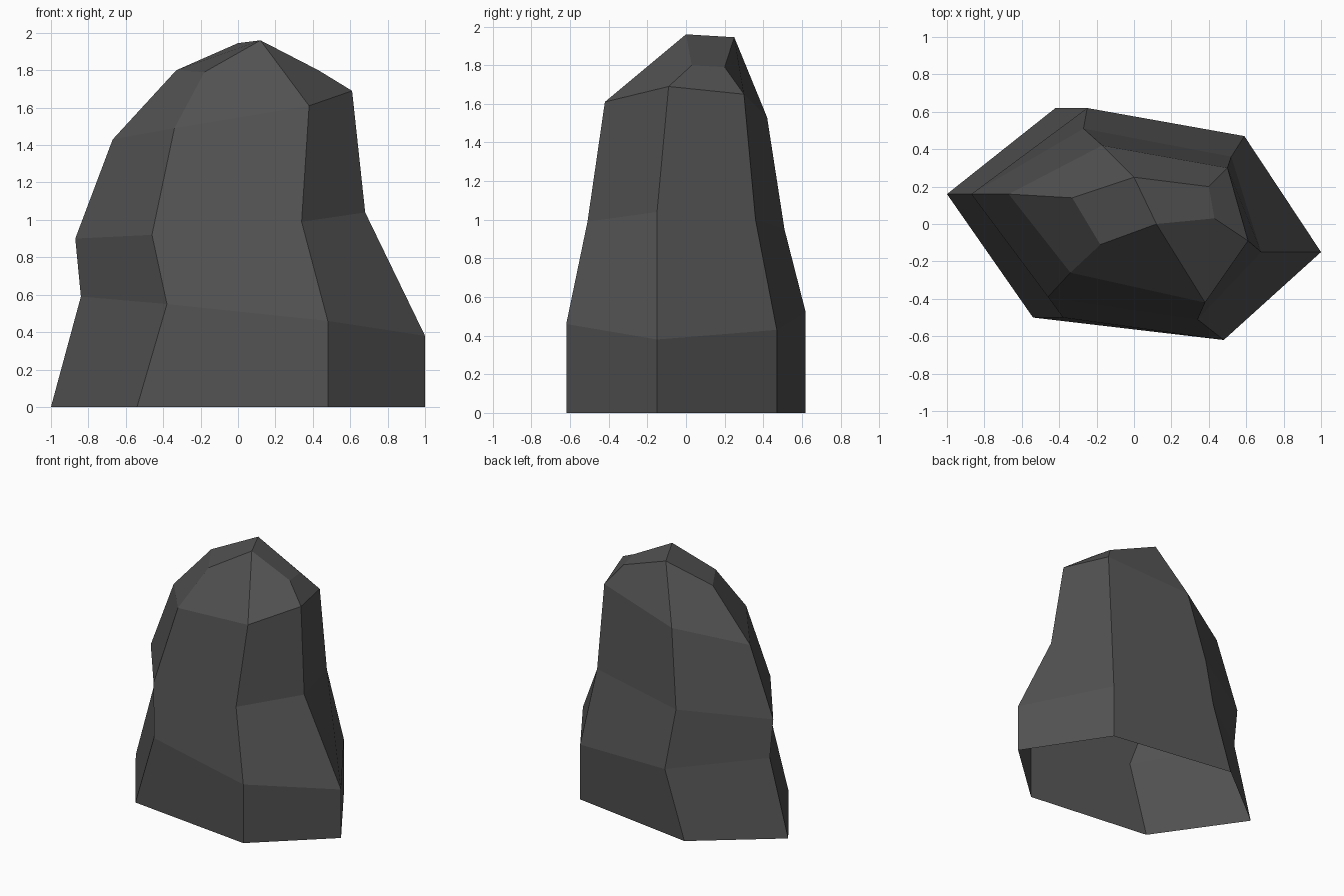
import bpy
import bmesh

if "Cube" in bpy.data.objects:
    bpy.data.objects.remove(bpy.data.objects["Cube"])

# Six-sided cross-sections from the ground up, each ordered
# left, front-left, front-right, right, back-right, back-left
rings = [
    [(-1, .16, 0), (-.54, -.5, 0), (.48, -.62, 0), (1, -.15, 0), (.59, .47, 0), (-.42, .62, 0)],
    [(-.84, .16, .59), (-.38, -.5, .55), (.48, -.62, .46), (1, -.15, .38), (.59, .47, .43), (-.25, .62, .52)],
    [(-.87, .16, .9), (-.46, -.39, .92), (.34, -.51, .99), (.68, -.15, 1.04), (.52, .36, 1.0), (-.27, .51, .95)],
    [(-.67, .16, 1.43), (-.34, -.26, 1.49), (.38, -.42, 1.61), (.61, -.09, 1.69), (.5, .3, 1.65), (-.17, .42, 1.53)],
    [(-.33, .14, 1.8), (-.18, -.11, 1.79), (.12, 0, 1.96), (.43, .03, 1.8), (.4, .2, 1.79), (0, .25, 1.945)],
]

bm = bmesh.new()
loops = [[bm.verts.new(p) for p in ring] for ring in rings]

# Side facets; the underside stays open
for low, high in zip(loops, loops[1:]):
    for i in range(6):
        j = (i + 1) % 6
        bm.faces.new((low[i], low[j], high[j], high[i]))

# Two crown facets meeting at the ridge
a, b, c, d, e, f = loops[-1]
bm.faces.new((a, b, c, f))
bm.faces.new((c, d, e, f))

mesh = bpy.data.meshes.new("rock")
bm.to_mesh(mesh)
bm.free()

# Dark stone colour
stone = bpy.data.materials.new("dark grey stone")
stone.diffuse_color = (.083, .083, .083, 1)
stone.use_nodes = True
stone.node_tree.nodes["Principled BSDF"].inputs["Base Color"].default_value = stone.diffuse_color
mesh.materials.append(stone)

rock = bpy.data.objects.new("rock", mesh)
bpy.context.collection.objects.link(rock)
